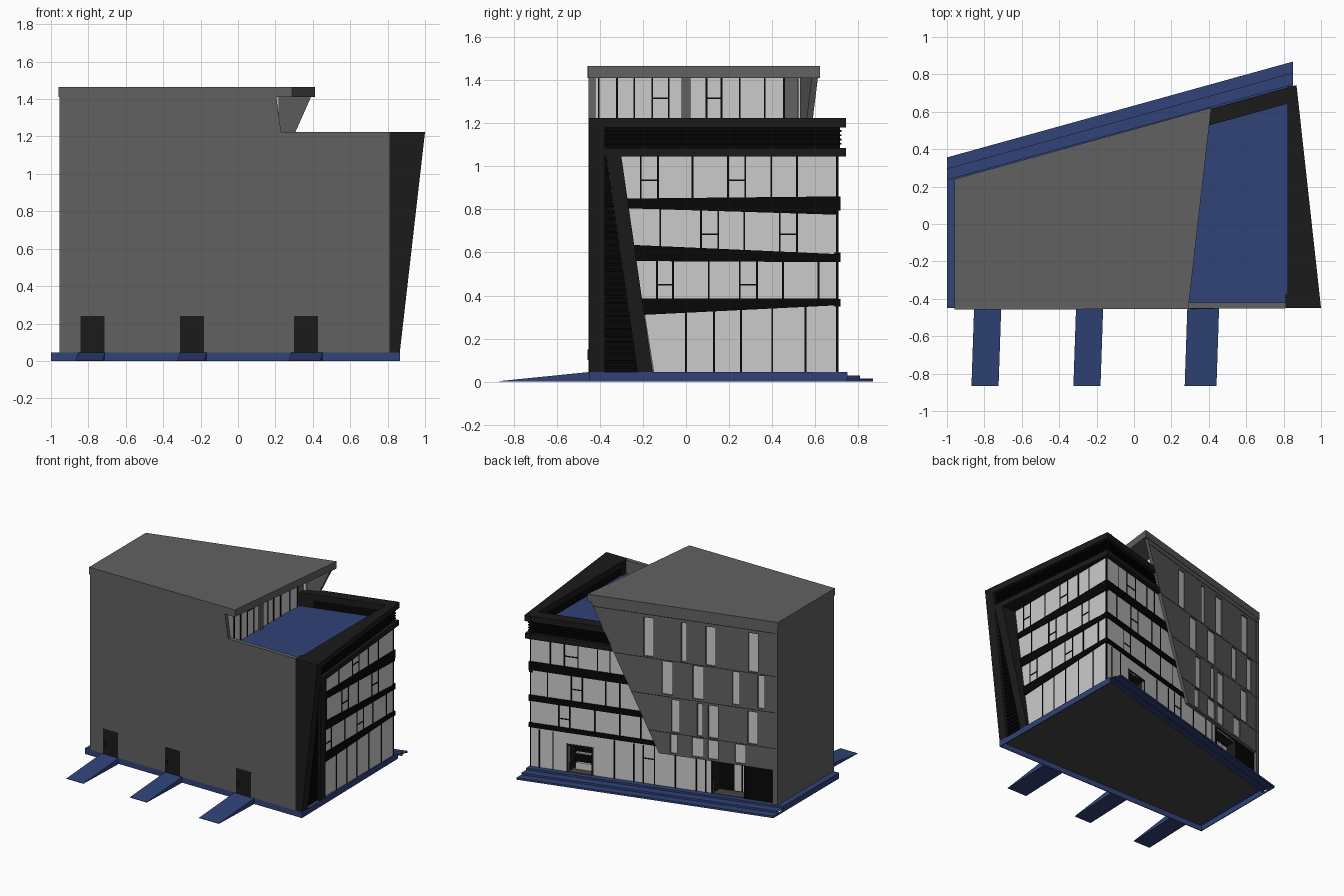
import bpy, bmesh

def material(name, rgb):
    m = bpy.data.materials.new(name)
    m.diffuse_color = (*rgb, 1)
    return m

GREY = material("grey_cladding", (.12, .12, .12))
BLACK = material("black_metal", (.011, .011, .011))
JET = material("jet_louvre", (.002, .002, .002))
DARK = material("dark_floor", (.06, .06, .06))
GLASS = material("pale_glass", (.55, .55, .55))
BLUE = material("blue_paving", (.03, .056, .185))

# ---- helpers: every part is a loft between matching rings ----
def loft(name, pairs, mat):
    """pairs: list of (ring_a, ring_b); all solids go in one object"""
    bm = bmesh.new()
    for ra, rb in pairs:
        a = [bm.verts.new(p) for p in ra]
        b = [bm.verts.new(p) for p in rb]
        n = len(a)
        bm.faces.new(a)
        bm.faces.new(b[::-1])
        for i in range(n):
            bm.faces.new((a[i], b[i], b[(i + 1) % n], a[(i + 1) % n]))
    bmesh.ops.recalc_face_normals(bm, faces=bm.faces)
    me = bpy.data.meshes.new(name)
    bm.to_mesh(me)
    bm.free()
    me.materials.append(mat)
    ob = bpy.data.objects.new(name, me)
    bpy.context.collection.objects.link(ob)
    return ob

def rect(a0, a1, b0, b1):
    return [(a0, b0), (a1, b0), (a1, b1), (a0, b1)]

def plan(name, xy, z0, z1, mat):
    return loft(name, [([(x, y, z0) for x, y in xy], [(x, y, z1) for x, y in xy])], mat)

def front(name, shapes, y0, y1, mat):
    return loft(name, [([(x, y0, z) for x, z in s], [(x, y1, z) for x, z in s]) for s in shapes], mat)

def back_y(x, off=0):
    return .24 + .277 * (x + .96) - off

def back(name, shapes, o0, o1, mat):
    return loft(name, [([(x, back_y(x, o0), z) for x, z in s],
                        [(x, back_y(x, o1), z) for x, z in s]) for s in shapes], mat)

def side(name, shapes, x0, x1, mat):
    return loft(name, [([(x0, y, z) for y, z in s], [(x1, y, z) for y, z in s]) for s in shapes], mat)

def lean_x(y, z):
    lo, hi = .865 - .0125 * (y + .45), 1.0 - .11 * (y + .45)
    return lo + (hi - lo) * (z - .045) / 1.18

def leaning(name, shapes, inset, mat=BLACK, xin=.82):
    return loft(name, [([(lean_x(y, z) - inset, y, z) for y, z in s],
                        [(xin, y, z) for y, z in s]) for s in shapes], mat)

def slant(z):                      # inner edge of the sloping frame post
    return -.155 - .145 * (z - .045)

def bars(cols, z0, z1, pairs=(), zt=0, w=.004):
    s = [rect(c - w, c + w, z0, z1) for c in cols]
    return s + [rect(a, b, zt - w, zt + w) for a, b in pairs]

# ---- paving: hollow plinth with skirts, back steps and ramps ----
base = [(-1, -.45), (.865, -.45), (.85, .748), (-1, .238)]
plan("plinth_top", base, .041, .045, BLUE)
plan("underside", [(-.96, -.44), (.85, -.44), (.835, .72), (-.96, .225)], .039, .0412, DARK)
front("front_skirt", [rect(-1, .865, 0, .043)], -.45, -.444, BLUE)
plan("left_skirt", rect(-1, -.994, -.448, .35), 0, .014, BLUE)
plan("left_skirt_upper", rect(-1, -.994, -.448, .238), .01, .043, BLUE)
plan("right_skirt", [(.865, -.45), (.85, .748), (.844, .748), (.859, -.45)], 0, .043, BLUE)
for i, (ext, top) in enumerate([(0, .043), (.06, .03), (.12, .015)]):
    o = -ext - .007
    back(f"step_riser_{i}", [rect(-1, .85, max(top - .03, 0), top)], o, o + .006, BLUE)
    if i:
        back(f"step_tread_{i}", [rect(-1, .85, top - .004, top)], o, o + .062, BLUE)
ramps = []
for x in (-.855, -.31, .285):
    w = .145 if x < 0 else .17
    a, b = x, x - .014
    ramps.append(([(a, -.45, 0), (a, -.45, .045), (b, -.865, .003), (b, -.865, 0)],
                  [(a + w, -.45, 0), (a + w, -.45, .045), (b + w, -.865, .003), (b + w, -.865, 0)]))
loft("ramps", ramps, BLUE)

# ---- plain grey walls and roof ----
front("front_wall", [[(-.955, .045), (.81, .045), (.81, 1.225), (.23, 1.225),
                      (.205, 1.41), (-.955, 1.41)]], -.452, -.42, GREY)
plan("left_wall", [(-.955, -.43), (-.92, -.43), (-.92, .25), (-.955, .241)], .045, 1.41, GREY)
plan("roof", [(-.96, -.458), (.29, -.454), (.413, .622), (-.96, .24)], 1.41, 1.465, GREY)
front("front_doors", [rect(x, x + .128, .045, .24) for x in (-.842, -.31, .3)], -.4535, -.44, BLACK)
front("door_handles", [rect(x + .012, x + .02, .1, .15) for x in (-.842, -.31, .3)], -.458, -.45, BLACK)

# ---- back cladding with its staggered slot windows ----
panel = back("back_panel", [[(-.95, .31), (-.1, .31), (.39, 1.41), (-.95, 1.41)]], .002, .03, GREY)
slots = []
for z0, z1, cols in [(1.05, 1.35, [(-.025, .07), (-.28, .04), (-.472, .07), (-.78, .07)]),
                     (.775, 1.03, [(-.16, .076), (-.382, .08), (-.655, .052), (-.835, .05)]),
                     (.49, .74, [(-.22, .06), (-.395, .04), (-.49, .07), (-.775, .07)]),
                     (.325, .47, [(-.205, .05), (-.38, .085), (-.49, .075), (-.685, .076)])]:
    slots += [rect(c - w / 2, c + w / 2, z0, z1) for c, w in cols]
cutter = back("slot_cutter", slots, -.02, .034, GREY)
cutter.hide_render = True
cutter.hide_viewport = True
cut = panel.modifiers.new("slots", 'BOOLEAN')
cut.operation = 'DIFFERENCE'
cut.object = cutter
back("slot_panes", slots, .012, .02, GLASS)
back("panel_seams", [rect(-.95, e, z - .002, z + .002) for z, e in
                     ((1.375, .37), (1.04, .22), (.758, .095), (.48, -.03))], .0005, .01, BLACK)

# ---- back glazing, with notches for two entrances ----
back("back_glass", [[(-.93, .045), (-.7, .045), (-.7, .3), (-.47, .3), (-.47, .045), (.4, .045), (.4, .25),
                     (.57, .25), (.57, .045), (.845, .045), (.845, 1.05), (.22, 1.05), (.22, 1.41),
                     (-.93, 1.41)]], .035, .045, GLASS)
for n, a, b, top in (("recess", -.7, -.47, .3), ("portal", .4, .57, .25)):
    back(n + "_back", [rect(a, b, .045, top)], .12, .13, JET)
    back(n + "_floor", [rect(a, b, .045, .049)], .03, .13, DARK)
    back(n + "_lining", [rect(a - .012, a, .045, top + .012), rect(b, b + .012, .045, top + .012),
                         rect(a, b, top, top + .012)], .03, .13, BLACK)
back("recess_doors", [rect(-.69, -.64, .055, .28), rect(-.63, -.58, .055, .28)], .112, .122, GLASS)
back("portal_counter", [rect(.42, .55, .045, .1), rect(.42, .55, .17, .18)], .09, .11, GLASS)
back("louvre_screen", [rect(-.93, -.7, .045, .31)], .027, .04, JET)
back("back_mullions",
     bars([.27, .36, .5, .6, .7], .85, 1.05, [(.5, .6)], .94)
     + bars([.2, .3, .47, .55, .72], .6, .8, [(.47, .55)], .69)
     + bars([.05, .2, .38, .56, .64], .38, .57, [(.56, .64)], .45)
     + bars([-.42, -.35, -.2, -.05, .03, .1, .24, .68, .78], .045, .34, [(-.05, .03)], .24)
     + bars([.842], .045, 1.05), .032, .04, JET)
back("back_spandrels", [rect(.09, .852, .795, .86), rect(-.02, .852, .555, .6),
                        rect(-.11, .852, .35, .385)], .026, .05, JET)

# ---- right glazing ----
side("right_glass", [[(-.15, .045), (.70, .045), (.70, 1.05), (-.31, 1.05)]], .83, .845, GLASS)
side("right_mullions",
     bars([-.21, -.13, .03, .195, .275, .395, .515], .85, 1.05, [(-.21, -.13), (.195, .275)], .935)
     + bars([-.12, .07, .15, .27, .435, .515], .6, .81, [(.07, .15), (.435, .515)], .685)
     + bars([-.135, -.06, .105, .25, .33, .45, .615], .38, .57, [(-.135, -.06), (.25, .33)], .45)
     + bars([0, .13, .255, .4, .555], .045, .35)
     + bars([.699], .045, 1.05), .84, .848, JET)
side("right_spandrels", [[(slant(z0) - .01, z0), (.708, z1), (.708, z2), (slant(z3) - .01, z3)]
                         for z0, z1, z2, z3 in [(.805, .775, .86, .85), (.56, .555, .592, .635),
                                                (.31, .355, .387, .387)]], .83, .852, JET)

# ---- leaning black frame on the right ----
leaning("frame_post", [rect(-.45, -.375, .045, 1.225)], 0, xin=.81)
leaning("frame_slanted_post", [[(slant(.045) - .07, .045), (slant(.045), .045),
                                (slant(1.085), 1.085), (slant(1.085) - .07, 1.085)]], 0)
leaning("frame_bands", [rect(-.376, .735, 1.18, 1.225), rect(-.375, .735, 1.045, 1.085)], 0)
leaning("louvre_backing", [rect(-.376, .715, 1.08, 1.185),
                           [(-.376, .045), (-.225, .045), (-.376, 1.08)]], .025, JET)
leaning("louvre_slats", [rect(-.376, .72, z, z + .008) for z in (1.1, 1.12, 1.14, 1.16)]
        + [rect(-.376, slant(.06 + .03 * i) - .068, .06 + .03 * i, .07 + .03 * i) for i in range(33)],
        .015, JET)

# ---- back parapet, continuing the frame round the corner ----
back("parapet_bands", [rect(.28, .869, 1.18, 1.225), rect(.23, .866, 1.045, 1.085)], .004, .09, BLACK)
back("parapet_backing", [rect(.24, .835, 1.08, 1.185)], .03, .0899, JET)
back("parapet_end", [rect(.18, .3, 1.05, 1.225)], .032, .09, BLACK)
back("parapet_slats", [rect(.25, .848, z, z + .008) for z in (1.1, 1.12, 1.14, 1.16)], .02, .05, JET)

# ---- terrace and set-back top storey ----
plan("terrace", [(.15, -.43), (.83, -.43), (.835, .66), (.2, .49)], 1.1, 1.12, BLUE)
side("top_glass", [rect(-.43, .46, 1.11, 1.41)], .18, .19, GLASS)
side("top_mullions", bars([-.405, -.32, -.24, -.157, -.08, .095, .165, .25, .365, .455], 1.11, 1.41,
                          [(-.157, -.08), (.095, .165)], 1.315), .185, .195, JET)
side("top_column", [rect(-.02, .02, 1.11, 1.41)], .18, .204, GREY)
side("top_return_wall", [rect(.46, .55, 1.11, 1.41)], .17, .2, GREY)
